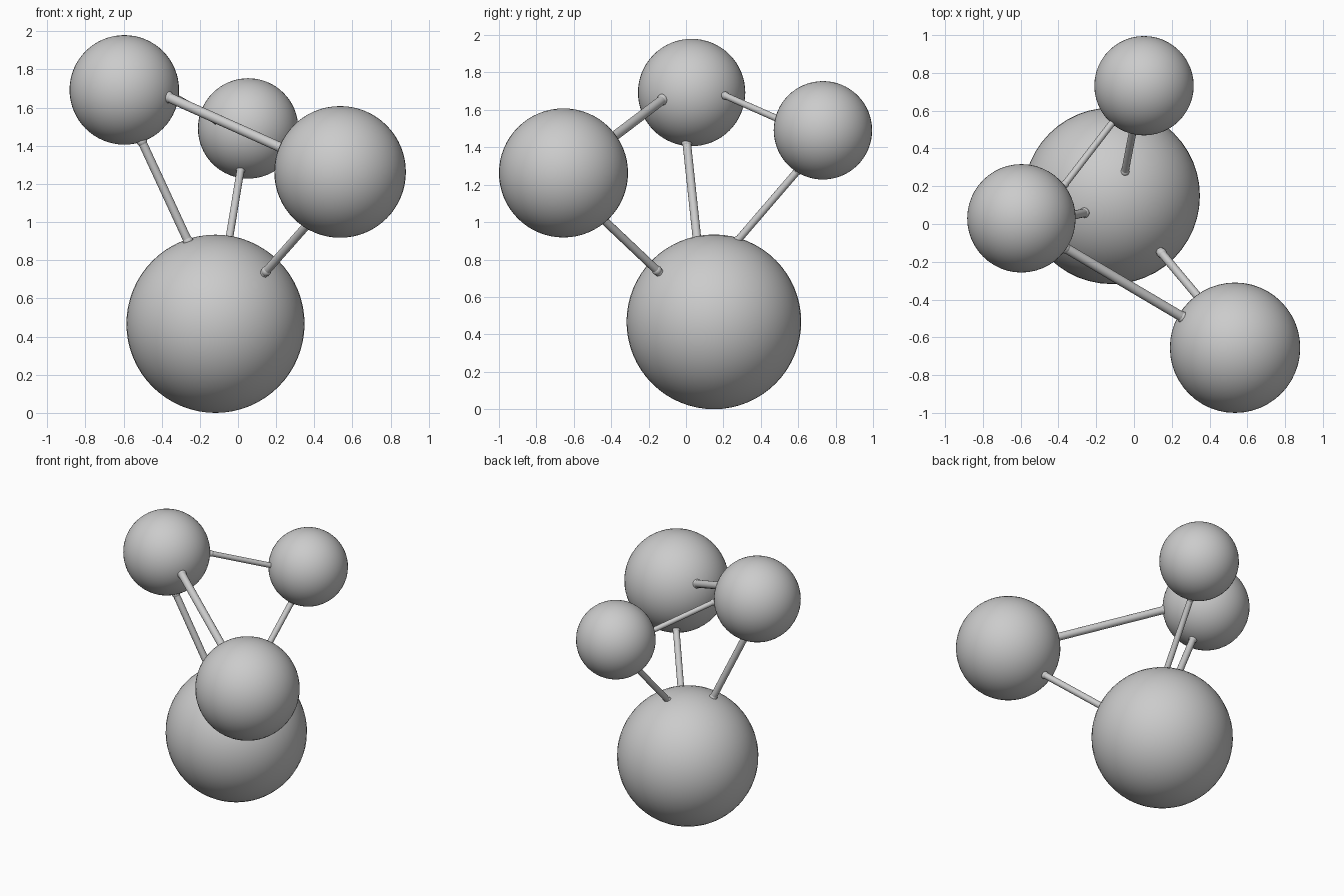
import bpy
from mathutils import Vector

if "Cube" in bpy.data.objects:
    bpy.data.objects.remove(bpy.data.objects["Cube"])


def ball(name, centre, radius, segments=48, rings=32):
    bpy.ops.mesh.primitive_uv_sphere_add(segments=segments, ring_count=rings,
                                         radius=radius, location=centre)
    obj = bpy.context.object
    obj.name = name
    bpy.ops.object.shade_smooth()


def rod(name, start, end, radius):
    a, b = Vector(start), Vector(end)
    axis = b - a
    # run slightly into the balls at both ends
    bpy.ops.mesh.primitive_cylinder_add(vertices=16, radius=radius,
                                        depth=axis.length + 0.06,
                                        location=(a + b) / 2)
    obj = bpy.context.object
    obj.name = name
    obj.rotation_euler = axis.to_track_quat('Z', 'Y').to_euler()
    bpy.ops.object.shade_smooth_by_angle()
    # small rounded weld where the rod meets each ball
    for i, p in enumerate((a, b)):
        ball(f"{name}_weld_{i + 1}", p, radius * 1.2, 16, 10)


# Balls
ball("base_ball", (-0.118, 0.149, 0.467), 0.467)
ball("left_ball", (-0.596, 0.030, 1.693), 0.287)
ball("right_ball", (0.535, -0.655, 1.263), 0.345)
ball("back_ball", (0.053, 0.732, 1.491), 0.263)

# Connecting rods
rod("left_base_rod", (-0.504, 0.004, 1.423), (-0.262, 0.06, 0.90), 0.023)
rod("back_base_rod", (0.014, 0.597, 1.275), (-0.048, 0.276, 0.902), 0.020)
rod("right_base_rod", (0.393, -0.449, 1.02), (0.147, -0.155, 0.742), 0.022)
rod("left_right_rod", (-0.366, -0.125, 1.655), (0.26, -0.495, 1.375), 0.026)
rod("left_back_rod", (-0.366, 0.21, 1.676), (-0.108, 0.545, 1.528), 0.018)
